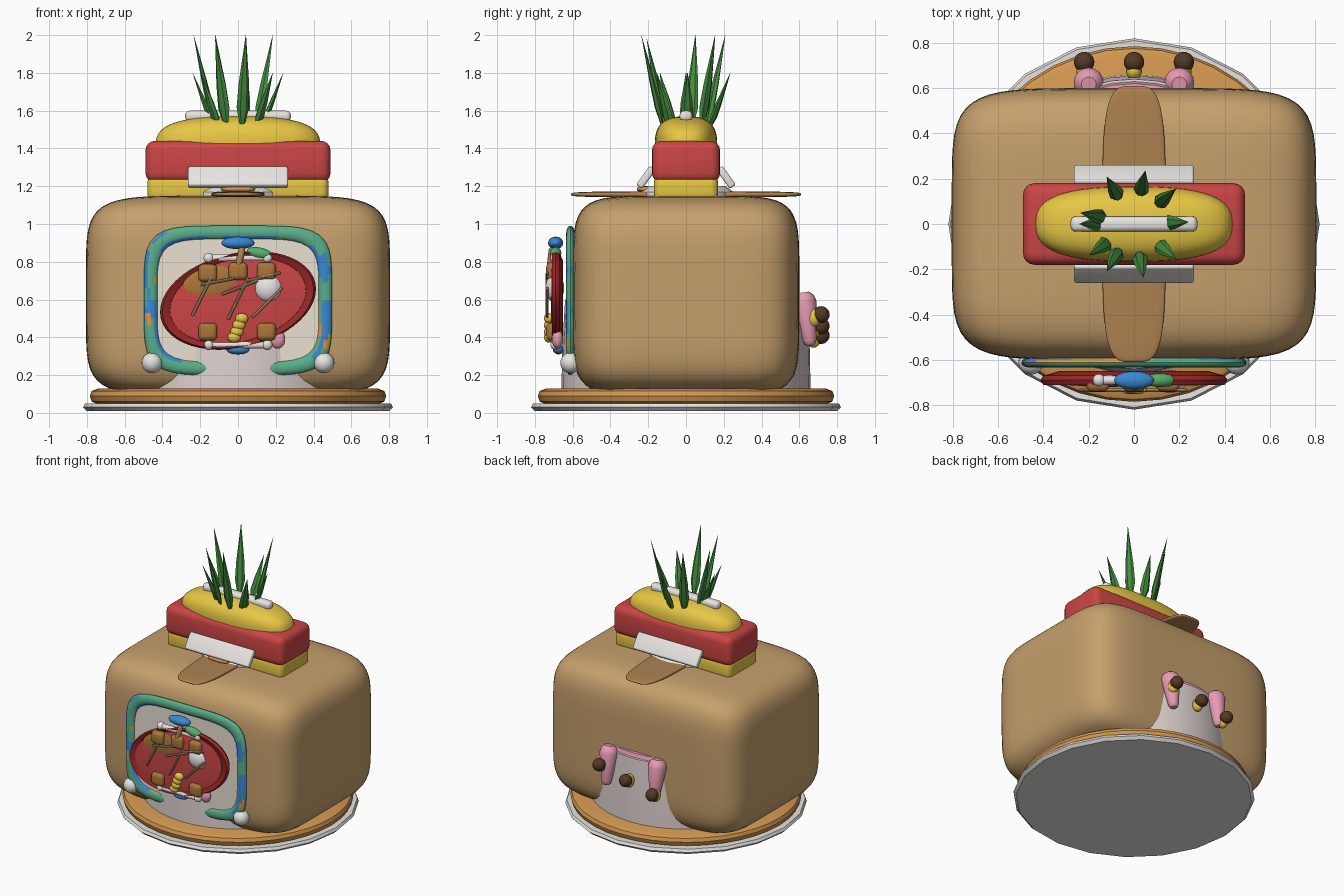
import bpy, bmesh, math, random
from mathutils import Vector, Matrix, Euler

if "Cube" in bpy.data.objects:
    bpy.data.objects.remove(bpy.data.objects["Cube"])

random.seed(4)
MATS = {}
COL = dict(crust=(.56, .35, .15), strap=(.42, .22, .08), orange=(.65, .31, .08), white=(.8, .78, .75),
           red=(.6, .06, .06), darkred=(.32, .02, .02), yellow=(.8, .57, .06), green=(.06, .27, .05),
           pink=(.8, .33, .45), choco=(.09, .04, .02), cream=(.82, .75, .64), blue=(.04, .25, .65),
           leaf=(.1, .42, .15), teal=(.1, .42, .25), stick=(.6, .38, .2), toast=(.4, .18, .04),
           trim=(.8, .3, .05), cup=(.72, .64, .62))


def mat(n):
    if n not in MATS:
        MATS[n] = bpy.data.materials.new(n)
        MATS[n].diffuse_color = (*COL[n], 1)
    return MATS[n]


def finish(name, bm, m, angle=40):
    bmesh.ops.recalc_face_normals(bm, faces=bm.faces)
    me = bpy.data.meshes.new(name)
    bm.to_mesh(me)
    bm.free()
    ob = bpy.data.objects.new(name, me)
    bpy.context.collection.objects.link(ob)
    for k in ([m] if isinstance(m, str) else m):
        me.materials.append(mat(k))
    bpy.ops.object.select_all(action='DESELECT')
    ob.select_set(True)
    bpy.context.view_layer.objects.active = ob
    bpy.ops.object.shade_smooth_by_angle(angle=math.radians(angle))
    return ob


def blob(name, c, half, m, n=2, rot=(0, 0, 0), cuts=7):
    """Superellipsoid: n=2 is a ball, larger n is a soft box."""
    bm = bmesh.new()
    bmesh.ops.create_cube(bm, size=2)
    bmesh.ops.subdivide_edges(bm, edges=bm.edges[:], cuts=cuts, use_grid_fill=True)
    R = Euler([math.radians(a) for a in rot]).to_matrix()
    for v in bm.verts:
        p = v.co / sum(abs(a) ** n for a in v.co) ** (1 / n)
        v.co = R @ Vector((p.x * half[0], p.y * half[1], p.z * half[2])) + Vector(c)
    return finish(name, bm, m, 60)


def box(name, c, half, m, bevel, rot=(0, 0, 0)):
    bm = bmesh.new()
    bmesh.ops.create_cube(bm, size=2)
    bmesh.ops.scale(bm, vec=half, verts=bm.verts)
    bmesh.ops.bevel(bm, geom=bm.edges[:], offset=bevel, segments=4, profile=.5, affect='EDGES')
    R = Euler([math.radians(a) for a in rot]).to_matrix().to_4x4()
    bm.transform(Matrix.Translation(c) @ R)
    return finish(name, bm, m)


def lathe(name, prof, m, segs=32, mtx=Matrix()):
    bm = bmesh.new()
    rings = [[bm.verts.new((r * math.cos(2 * math.pi * i / segs), r * math.sin(2 * math.pi * i / segs), z))
              for i in range(segs)] for r, z in prof]
    for a, b in zip(rings, rings[1:]):
        for i in range(segs):
            j = (i + 1) % segs
            bm.faces.new((a[i], a[j], b[j], b[i]))
    bm.faces.new(rings[0])
    bm.faces.new(rings[-1])
    bm.transform(mtx)
    return finish(name, bm, m)


def rod(name, a, b, r1, r2, m, segs=10, flat=1):
    a, b = Vector(a), Vector(b)
    d = b - a
    q = d.to_track_quat('Z', 'Y').to_matrix().to_4x4()
    L = d.length
    prof = [(r1 * .5, -r1 * .8), (r1 * .85, -r1 * .5), (r1, 0), (r2, L), (r2 * .85, L + r2 * .5), (r2 * .5, L + r2 * .8)]
    return lathe(name, prof, m, segs, Matrix.Translation(a) @ q @ Matrix.Diagonal((1, flat, 1, 1)))


# plate, base biscuit and cup running through the loaf
lathe("plate", [(.8, .01), (.82, .03), (.81, .05), (.6, .045)], 'white', 20)
lathe("base_biscuit", [(.74, .045), (.775, .06), (.785, .09), (.775, .115), (.74, .13)], 'orange', 40)
lathe("cup", [(.66, .1), (.655, .35), (.64, .6), (.6, .61)], 'cup', 40)
lathe("icing_layer", [(.6, .58), (.63, .6), (.62, .63), (.55, .64)], 'pink', 40)

# main loaf and strap over its top
blob("loaf_body", (0, 0, .62), (.805, .6, .53), 'crust', 6, cuts=23)
blob("top_strap", (0, 0, 1.157), (.14, .61, .016), 'strap', 4, cuts=11)

# stacked block on top
lathe("top_cup", [(.25, 1.12), (.25, 1.17), (.21, 1.2)], 'white', 24)
box("lower_sponge", (0, 0, 1.19), (.48, .17, .07), 'yellow', .04)
box("red_block", (0, 0, 1.33), (.49, .18, .11), 'red', .05)
blob("yellow_dome", (0, 0, 1.42), (.435, .165, .15), 'yellow', 2.7, cuts=13)
box("top_bar", (0, 0, 1.57), (.28, .034, .03), 'white', .025)
for s, n in ((-1, "front"), (1, "back")):
    box(n + "_flap", (0, s * .212, 1.247), (.265, .02, .062), 'white', .012, (s * 36, 0, 0))
blob("small_disc", (0, -.21, 1.185), (.09, .05, .015), 'orange', 3)

# leaf blades: (direction, tip height)
for i, (a, h) in enumerate([(168, 2), (120, 2), (280, 2), (40, 2), (2, 1.8), (320, 1.8),
                            (240, 1.98), (78, 1.8), (180, 1.8), (215, 1.8)]):
    d = Vector((math.cos(math.radians(a)), math.sin(math.radians(a)), 0))
    b, t = d * .12 + Vector((0, 0, 1.49)), d * .24 + Vector((0, 0, h))
    L = (t - b).length
    M = Matrix.Translation(b) @ (t - b).to_track_quat('Z', 'Y').to_matrix().to_4x4()
    M = M @ Matrix.Diagonal((1, .5, 1, 1))
    lathe("leaf_blade_%d" % i, [(.006, 0), (.034, L * .25), (.028, L * .5), (.001, L)], 'green', 6, M)


# front panel and mottled frame
def sup(t, n=5):
    c, s = math.cos(t), math.sin(t)
    return Vector((c, s)) / (abs(c) ** n + abs(s) ** n) ** (1 / n)


bm = bmesh.new()
N = 72
rings = []
for i in range(N):
    p = sup(2 * math.pi * i / N)
    ring = []
    for k in range(12):
        u = 2 * math.pi * k / 12
        w = .036 * math.cos(u)
        ring.append(bm.verts.new((p.x * (.462 + w), -.612 - .022 * math.sin(u), .595 + p.y * (.36 + w))))
    rings.append(ring)
cur = [0] * 12
for i in range(N):
    for k in range(12):
        if random.random() < .3:
            cur[k] = cur[k - 1] if random.random() < .6 else random.randrange(3)
        a, b = rings[i], rings[(i + 1) % N]
        bm.faces.new((a[k], a[k - 1], b[k - 1], b[k])).material_index = cur[k]
finish("panel_frame", bm, ['teal', 'blue', 'trim'])

bm = bmesh.new()
f = bm.faces.new([bm.verts.new((p.x * .44, -.585, .595 + p.y * .34))
                  for p in (sup(2 * math.pi * i / 64) for i in range(64))])
ex = bmesh.ops.extrude_face_region(bm, geom=[f])
bmesh.ops.translate(bm, vec=(0, -.03, 0), verts=[g for g in ex['geom'] if isinstance(g, bmesh.types.BMVert)])
finish("panel_face", bm, 'cream')
for s in (-1, 1):
    blob("white_ball", (s * .455, -.61, .265), (.055,) * 3, 'white')

# tilted oval dish on the front
M = Matrix.Translation((0, -.65, .595)) @ Matrix.Rotation(math.pi / 2, 4, 'X')
M = M @ Matrix.Rotation(math.radians(13), 4, 'Z') @ Matrix.Diagonal((.42, .25, 1, 1))
lathe("dish_rim", [(.8, 0), (.97, .02), (1, .04), (.97, .06), (.88, .05), (.8, .03)], 'darkred', 48, M)
lathe("dish_filling", [(.88, .03), (.87, .055), (.7, .062), (.3, .065)], 'red', 40, M)
blob("sauce_patch", (-.13, -.7, .69), (.17, .02, .09), 'toast', 2, (0, -13, 0))

# dish toppings
for x, z in ((-.16, .74), (0, .75), (.15, .75), (-.16, .43), (.15, .43)):
    box("crouton", (x, -.705, z), (.05, .035, .047), 'toast', .025)
for z in (.82, .36):
    rod("white_rod", (-.15, -.69, z), (.15, -.69, z), .02, .02, 'white')
    for s in (-1, 1):
        blob("rod_end", (s * .155, -.69, z), (.028,) * 3, 'white', cuts=4)
blob("egg", (.16, -.695, .66), (.075, .05, .075), 'white')
blob("blue_sweet", (0, -.69, .9), (.088, .04, .033), 'blue')
blob("blue_sweet_low", (0, -.675, .335), (.06, .03, .025), 'blue')
blob("green_sweet", (.115, -.69, .845), (.07, .03, .03), 'leaf', 2, (0, 12, 0))
blob("pink_sweet", (.21, -.68, .39), (.04, .03, .05), 'pink')
for x, z in ((-.02, .4), (-.005, .43), (.005, .465), (.02, .5)):
    blob("yellow_bead", (x, -.725, z), (.035, .027, .028), 'yellow', cuts=5)
rod("brown_stub", (0, -.72, .77), (.02, -.71, .86), .018, .018, 'strap')
for a, b in (((-.24, .52), (-.14, .72)), ((-.05, .5), (.05, .71)), ((.08, .51), (.23, .66)),
             ((-.19, .68), (-.03, .71)), ((-.08, .63), (.1, .7)), ((.05, .7), (.22, .74))):
    rod("straw", (a[0], -.735, a[1]), (b[0], -.735, b[1]), .008, .008, 'stick', 8)

# back: icing drips with chocolate balls on yellow nubs
for s in (-1, 1):
    rod("icing_drip", (s * .2, .655, .385), (s * .2, .625, .585), .036, .066, 'pink', 16)
for x, z in ((.22, .52), (0, .46), (-.22, .41)):
    blob("choc_ball", (x, .715, z), (.045,) * 3, 'choco')
    blob("yellow_nub", (x, .675, z - .015), (.035, .04, .05), 'yellow', cuts=5)

for m in bpy.data.materials:
    if m.users and not m.is_grease_pencil:
        m.use_nodes = True
        m.node_tree.nodes["Principled BSDF"].inputs["Base Color"].default_value = m.diffuse_color
